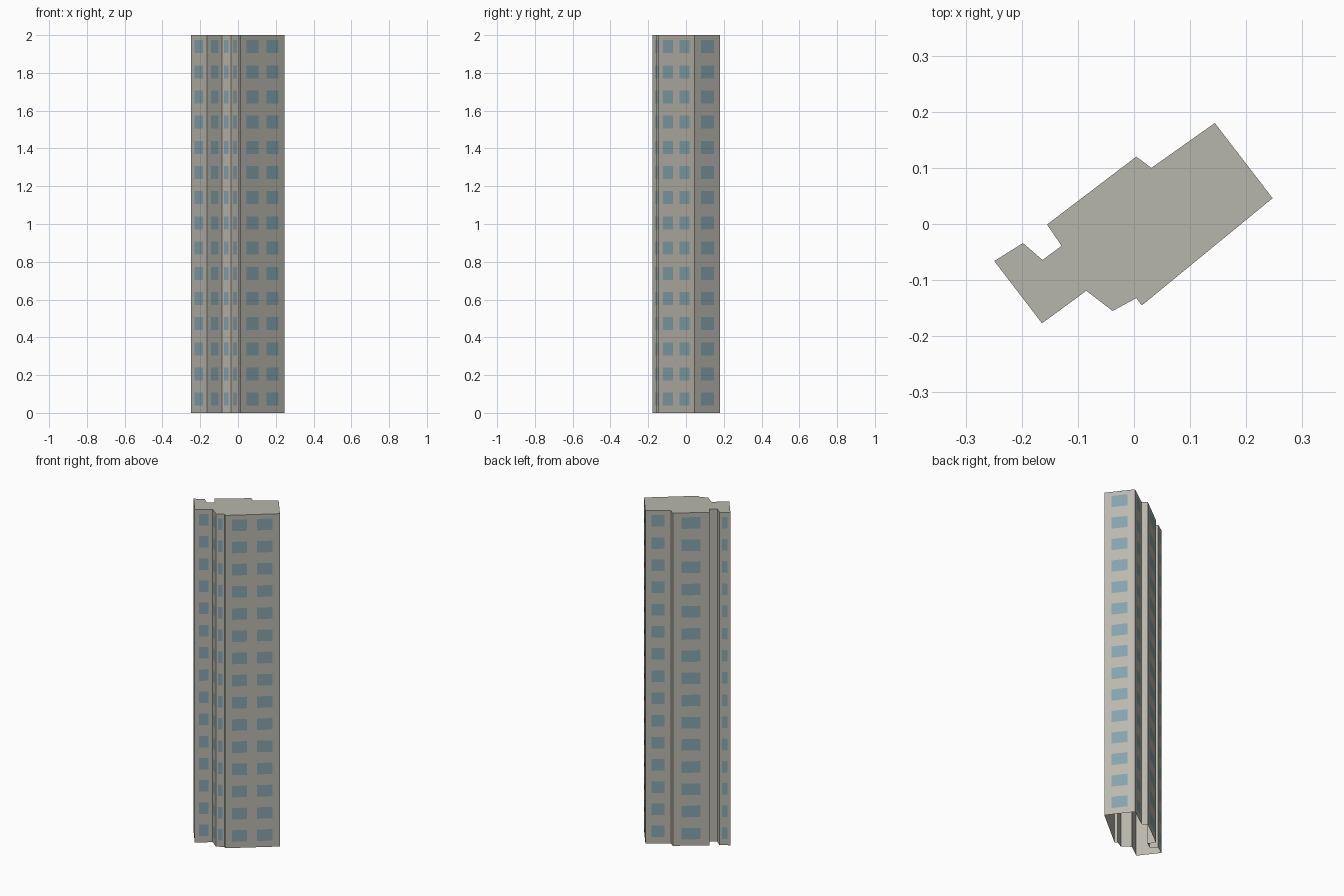
import bpy
import bmesh
from mathutils import Vector

cube = bpy.data.objects.get("Cube")
if cube:
    bpy.data.objects.remove(cube, do_unlink=True)

HEIGHT = 2.0
FLOORS = 15
FLOOR_STEP = HEIGHT / FLOORS
SILL, WINDOW_HEIGHT = 0.038, 0.069
PROUD = 0.0015          # how far the glass sits off the wall
MIN_WALL = 0.047        # shorter walls stay blank
WIDE_WALL = 0.25        # longer walls get two window columns

# Footprint, counter-clockwise seen from above
FOOTPRINT = [Vector(p) for p in (
    (-0.249, -0.066), (-0.164, -0.177), (-0.085, -0.119), (-0.038, -0.155),
    (0.004, -0.132), (0.014, -0.145), (0.247, 0.046), (0.144, 0.18),
    (0.031, 0.10), (0.004, 0.12), (-0.155, -0.001), (-0.129, -0.039),
    (-0.163, -0.064), (-0.198, -0.034))]
EDGES = list(zip(FOOTPRINT, FOOTPRINT[1:] + FOOTPRINT[:1]))


def material(name, color):
    mat = bpy.data.materials.new(name)
    mat.use_nodes = True
    rgba = (*color, 1.0)
    mat.diffuse_color = rgba
    mat.node_tree.nodes["Principled BSDF"].inputs["Base Color"].default_value = rgba
    return mat


def make_object(name, bm, mat):
    mesh = bpy.data.meshes.new(name)
    bm.to_mesh(mesh)
    bm.free()
    mesh.materials.append(mat)
    obj = bpy.data.objects.new(name, mesh)
    bpy.context.collection.objects.link(obj)
    return obj


def upright_quad(bm, a, b, low, high):
    corners = ((a, low), (b, low), (b, high), (a, high))
    bm.faces.new([bm.verts.new((p.x, p.y, z)) for p, z in corners])


concrete = material("warm grey concrete", (0.49, 0.475, 0.42))
roofing = material("grey roofing", (0.47, 0.47, 0.42))
glass = material("blue grey glass", (0.24, 0.37, 0.42))

# Outer walls, an open shell without a floor
bm = bmesh.new()
for a, b in EDGES:
    upright_quad(bm, a, b, 0, HEIGHT)
bmesh.ops.remove_doubles(bm, verts=bm.verts, dist=0.0001)
make_object("tower_walls", bm, concrete)

# Flat roof
bm = bmesh.new()
bm.faces.new([bm.verts.new((p.x, p.y, HEIGHT)) for p in FOOTPRINT])
make_object("flat_roof", bm, roofing)

# Windows, repeated on every floor of each wall that is wide enough
bm = bmesh.new()
for a, b in EDGES:
    along = b - a
    if along.length < MIN_WALL:
        continue
    outward = Vector((along.y, -along.x)).normalized() * PROUD
    columns = ((0.125, 0.4), (0.58, 0.86)) if along.length > WIDE_WALL else ((0.24, 0.76),)
    for start, end in columns:
        left = a + along * start + outward
        right = a + along * end + outward
        for floor in range(FLOORS):
            low = SILL + floor * FLOOR_STEP
            upright_quad(bm, left, right, low, low + WINDOW_HEIGHT)
make_object("windows", bm, glass)
